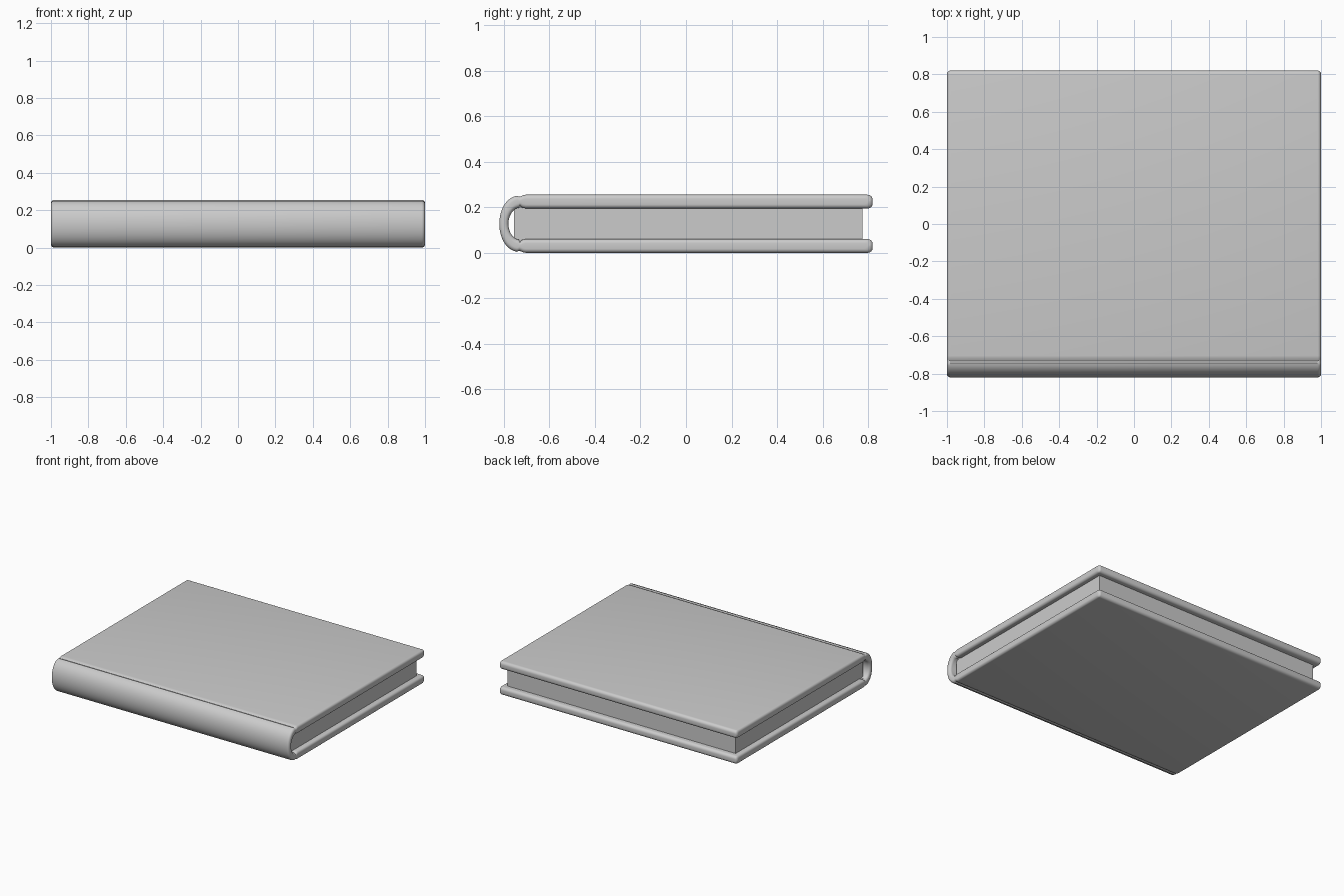
import bpy, bmesh, math
from mathutils import Vector

if "Cube" in bpy.data.objects:
    bpy.data.objects.remove(bpy.data.objects["Cube"])

MID = 0.1275      # half of the total height
H = 0.03          # half thickness of a cover board
R = 0.022         # rounding radius of the outer edges
HINGE = -0.73     # where the boards meet the spine


def shade(obj):
    bpy.ops.object.select_all(action='DESELECT')
    obj.select_set(True)
    bpy.context.view_layer.objects.active = obj
    bpy.ops.object.shade_smooth_by_angle(angle=math.radians(35))


def centreline(d):
    """(point, half thickness) along board, spine and board, shrunk by d."""
    top = MID - H
    half = []
    # rounded fore edge
    for i in range(7):
        a = math.radians(90 * i / 6)
        half.append((0.82 - d - R * (1 - math.sin(a)), top, H - R * (1 - math.cos(math.pi / 2 - a))))
    # flat board, narrowing into the hinge groove
    half += [(HINGE + 0.026, top, H), (HINGE + 0.014, top, H - 0.002),
             (HINGE + 0.006, top, H - 0.006), (HINGE, top, H - 0.009)]
    # quarter of the oval spine
    for i in range(1, 13):
        a = math.radians(90 * i / 12)
        h = 0.02 + 0.007 * max(0, math.cos(a)) ** 2
        half.append((HINGE - 0.07 * math.sin(a), top * math.cos(a), h))
    # the fore edge is listed from its flat tip inwards
    half[:7] = [(0.82 - d - R * (1 - math.cos(math.radians(15 * i))), top,
                 H - R + R * math.sin(math.radians(15 * i))) for i in range(7)]
    return half + [(y, -z, h) for y, z, h in half[-2::-1]]


def section(d):
    """Outer and inner outline of the case, offset inwards by d."""
    line = centreline(d)
    pts = [Vector((y, z)) for y, z, h in line]
    outer, inner = [], []
    for i, p in enumerate(pts):
        t = (pts[min(i + 1, len(pts) - 1)] - pts[max(i - 1, 0)]).normalized()
        n = Vector((t.y, -t.x))
        h = max(line[i][2] - d, 0.003)
        outer.append(p + n * h)
        inner.append(p - n * h)
    return outer, inner


# case: both covers and the spine as one rounded sweep along x
bm = bmesh.new()
steps = [math.radians(90 * i / 5) for i in range(6)]
stations = [(-1 + 0.018 * (1 - math.cos(a)), 0.018 * (1 - math.sin(a))) for a in steps]
stations += [(-x, d) for x, d in reversed(stations)]
rings = []
for x, d in stations:
    outer, inner = section(d)
    rings.append([bm.verts.new((x, p.x, p.y + MID)) for p in outer + inner[::-1]])
for a, b in zip(rings, rings[1:]):
    for i in range(len(a)):
        j = (i + 1) % len(a)
        bm.faces.new((a[i], a[j], b[j], b[i]))
for ring in (rings[0], rings[-1]):
    n = len(ring)
    for i in range(n // 2 - 1):
        bm.faces.new((ring[i], ring[i + 1], ring[n - 2 - i], ring[n - 1 - i]))
bmesh.ops.recalc_face_normals(bm, faces=bm.faces)
mesh = bpy.data.meshes.new("book_cover")
bm.to_mesh(mesh)
bm.free()
cover = bpy.data.objects.new("book_cover", mesh)
bpy.context.collection.objects.link(cover)
shade(cover)

# page block, slightly sunk into both boards
bpy.ops.mesh.primitive_cube_add(size=1, location=(0, 0.01, MID))
pages = bpy.context.object
pages.name = "page_block"
pages.scale = (1.92, 1.53, 0.145)
